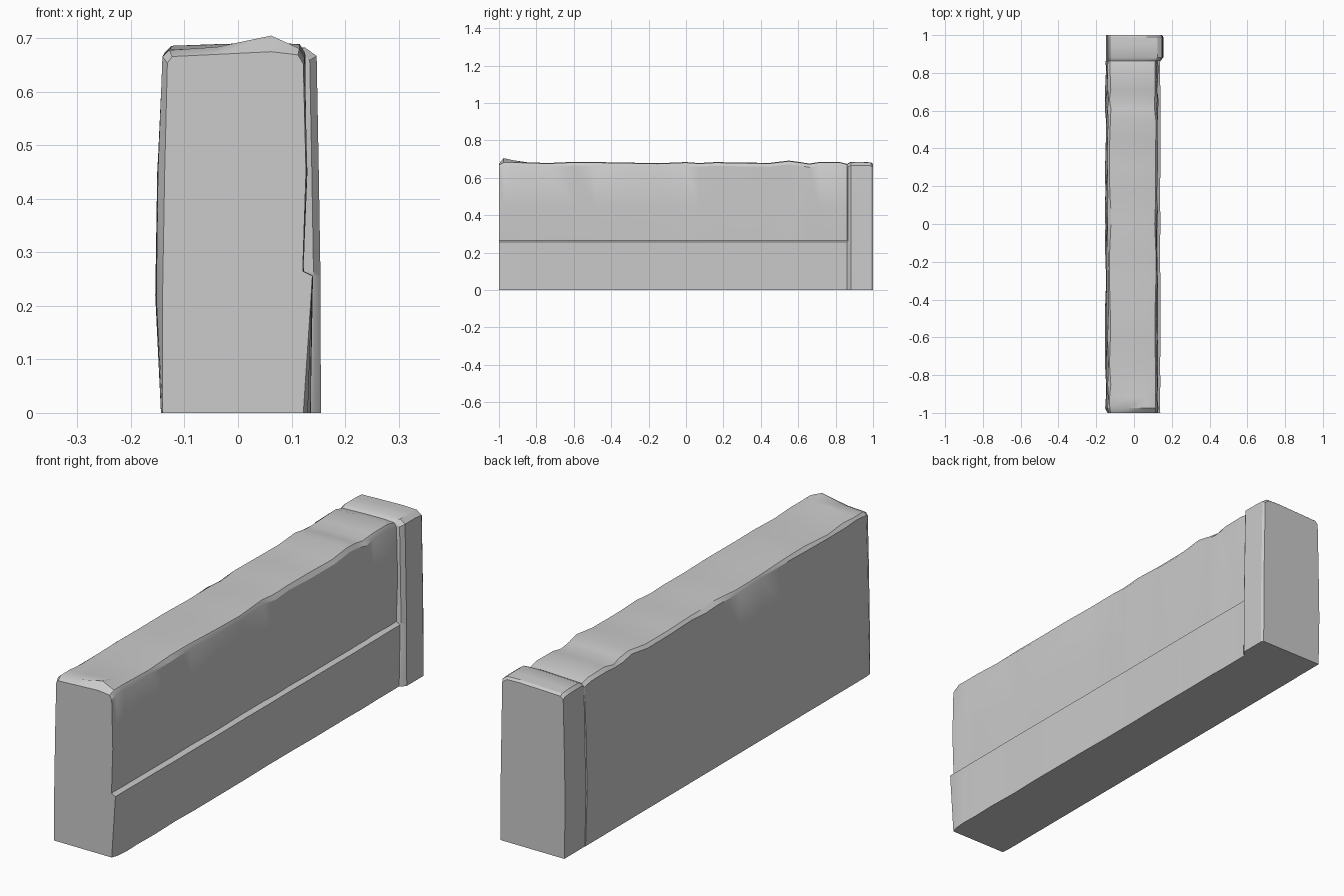
import bpy, bmesh, random

if "Cube" in bpy.data.objects:
    bpy.data.objects.remove(bpy.data.objects["Cube"])

random.seed(4)


def wall_section(h, inset=0.0, foot=0.134, peak=0.0, wobble=0.004):
    """Cross-section of the main wall: bulging back, stepped plinth, worn crown."""
    j = lambda: random.uniform(-wobble, wobble)
    return [
        (-0.144 + inset * .3, 0), (-0.151 + inset + j(), 0.22),
        (-0.147 + inset + j(), 0.45), (-0.138 + inset * .6 + j(), h - 0.018),
        (-0.126 + inset * .3 + j(), h - 0.006), (-0.04, h - 0.002 + j() * .5),
        (0.062, h + peak), (0.112 + j(), h - 0.003),
        (0.122 + j(), h - 0.02), (0.127 + j(), 0.45),
        (0.121 + j() * .5, 0.265), (0.139 + j() * .3, 0.256), (foot + j() * .5, 0),
    ]


def pillar_section(h, edge=0.0, drop=0.0):
    """Cross-section of the end pillar, with a straight right side."""
    return [
        (-0.143, 0), (-0.147, 0.22), (-0.143, 0.45), (-0.138, h - 0.018 - drop),
        (-0.126, h - 0.006 - drop), (-0.04, h - 0.003 - drop), (0.062, h - drop),
        (0.125 - edge, h - 0.002 - drop), (0.147 - edge, h - 0.018 - drop),
        (0.151 - edge, 0.45), (0.154 - edge, 0.265), (0.154 - edge, 0.256),
        (0.155 - edge, 0),
    ]


def loft(name, stations):
    bm = bmesh.new()
    rings = [[bm.verts.new((x, y, z)) for x, z in sec] for y, sec in stations]
    n = len(rings[0])
    for a, b in zip(rings, rings[1:]):
        for i in range(n):
            k = (i + 1) % n
            bm.faces.new((a[i], a[k], b[k], b[i]))
    bm.faces.new(rings[0])
    bm.faces.new(rings[-1][::-1])
    bmesh.ops.recalc_face_normals(bm, faces=bm.faces)
    me = bpy.data.meshes.new(name)
    bm.to_mesh(me)
    bm.free()
    ob = bpy.data.objects.new(name, me)
    bpy.context.collection.objects.link(ob)
    bpy.context.view_layer.objects.active = ob
    ob.select_set(True)
    bpy.ops.object.shade_smooth_by_angle(angle=0.5)
    return ob


# Front end: face slightly worn back, with a raised lump on the crown
stations = [
    (-1.0, wall_section(0.672, inset=0.010, foot=0.122, peak=0.003, wobble=0)),
    (-0.975, wall_section(0.684, foot=0.130, peak=0.021)),
    (-0.92, wall_section(0.684, peak=0.009)),
]
# Long run of the wall with an uneven crown (y, height)
crown = [(-.85, .683), (-.74, .679), (-.6, .685), (-.48, .684), (-.3, .681),
         (-.15, .678), (0, .684), (.07, .679), (.16, .684), (.3, .681),
         (.45, .680), (.55, .692), (.61, .684), (.66, .676), (.71, .684),
         (.82, .685)]
stations += [(y, wall_section(h)) for y, h in crown]
stations.append((0.862, wall_section(0.674, wobble=0)))
# End pillar: step out, rounded corner, flat back face
stations += [
    (0.865, pillar_section(0.681, edge=0.013, drop=0.004)),
    (0.882, pillar_section(0.685)),
    (0.95, pillar_section(0.685)),
    (0.99, pillar_section(0.682)),
    (1.0, pillar_section(0.682, edge=0.006, drop=0.008)),
]
loft("stone_wall", stations)
